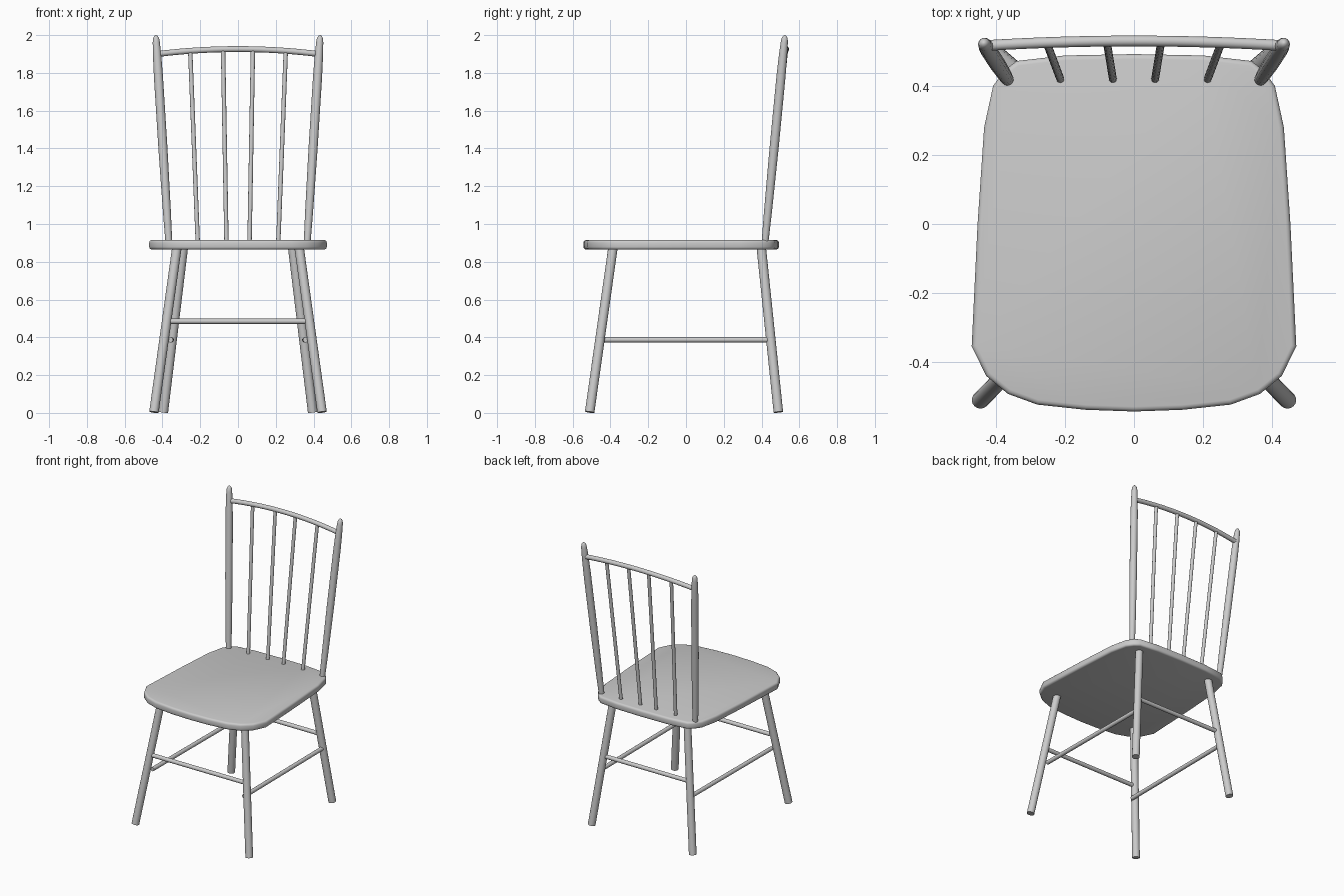
import bpy, bmesh, math
from mathutils import Vector

if "Cube" in bpy.data.objects:
    bpy.data.objects.remove(bpy.data.objects["Cube"])


def finish(name, bm, mirror=False):
    bmesh.ops.recalc_face_normals(bm, faces=bm.faces)
    me = bpy.data.meshes.new(name)
    bm.to_mesh(me)
    bm.free()
    ob = bpy.data.objects.new(name, me)
    bpy.context.collection.objects.link(ob)
    if mirror:
        ob.modifiers.new("mirror", "MIRROR").use_mirror_merge = False
    bpy.ops.object.select_all(action="DESELECT")
    ob.select_set(True)
    bpy.context.view_layer.objects.active = ob
    bpy.ops.object.shade_smooth_by_angle(angle=math.radians(40))
    return ob


def tube(name, path, radii, mirror=False, sides=16):
    """Round rod along a path, with one radius per path point."""
    bm = bmesh.new()
    pts = [Vector(p) for p in path]
    rings = []
    for i, p in enumerate(pts):
        d = (pts[min(i + 1, len(pts) - 1)] - pts[max(i - 1, 0)]).normalized()
        u = d.cross(Vector((0, 1, 0) if abs(d.y) < 0.8 else (1, 0, 0))).normalized()
        v = d.cross(u)
        rings.append([bm.verts.new(p + radii[i] * (u * math.cos(a) + v * math.sin(a)))
                      for a in (2 * math.pi * k / sides for k in range(sides))])
    for a, b in zip(rings, rings[1:]):
        for k in range(sides):
            n = (k + 1) % sides
            bm.faces.new((a[k], a[n], b[n], b[k]))
    bm.faces.new(rings[0])
    bm.faces.new(rings[-1])
    return finish(name, bm, mirror)


def rod(name, a, b, r, mirror=False):
    return tube(name, [a, b], [r, r], mirror)


# Seat: half outline from back to front, mirrored, with rounded rim
half = [(0.2, 0.488), (0.34, 0.472), (0.375, 0.445), (0.408, 0.40), (0.434, 0.28),
        (0.453, 0.0), (0.47, -0.354), (0.428, -0.44), (0.365, -0.492),
        (0.28, -0.523), (0.14, -0.538)]
outline = [(0, 0.492)] + half + [(0, -0.543)] + [(-x, y) for x, y in reversed(half)]
bm = bmesh.new()
base = bm.faces.new([bm.verts.new((x, y, 0.865)) for x, y in outline])
ext = bmesh.ops.extrude_face_region(bm, geom=[base], use_keep_orig=True)
bmesh.ops.translate(bm, vec=(0, 0, 0.05),
                    verts=[g for g in ext["geom"] if isinstance(g, bmesh.types.BMVert)])
rim = [e for e in bm.edges if abs(e.verts[0].co.z - e.verts[1].co.z) < 1e-5]
bmesh.ops.bevel(bm, geom=rim, offset=0.014, segments=3, profile=0.5, affect="EDGES")
finish("seat", bm)

# Legs
rod("front_leg", (0.445, -0.51, 0.004), (0.323, -0.386, 0.88), 0.025, True)
rod("back_leg", (0.395, 0.489, 0.004), (0.289, 0.398, 0.88), 0.025, True)

# Stretchers
rod("side_stretcher", (0.358, -0.445, 0.387), (0.352, 0.435, 0.387), 0.014, True)
rod("front_stretcher", (-0.37, -0.443, 0.485), (0.37, -0.443, 0.485), 0.014)
rod("back_stretcher", (-0.335, 0.439, 0.485), (0.335, 0.439, 0.485), 0.014)

# Back posts: slight swelling and rounded tips
low, high = Vector((0.366, 0.418, 0.90)), Vector((0.435, 0.524, 2.0))
profile = [(0, 0.018), (0.15, 0.021), (0.45, 0.024), (0.8, 0.024), (0.9, 0.022),
           (0.965, 0.019), (0.985, 0.016), (0.995, 0.010), (1.0, 0.003)]
tube("back_post", [low.lerp(high, t) for t, r in profile], [r for t, r in profile], True)


# Bowed top rail
def rail(x):
    s = 1 - (x / 0.425) ** 2
    return Vector((x, 0.517 + 0.013 * s, 1.900 + 0.026 * s))


xs = [-0.425 + 0.85 * i / 16 for i in range(17)]
tube("top_rail", [rail(x) for x in xs], [0.0155] * len(xs))

# Spindles
for name, x0, x1 in (("inner_spindle", 0.061, 0.079), ("outer_spindle", 0.213, 0.253)):
    rod(name, (x0, 0.419, 0.90), rail(x1), 0.0115, True)
